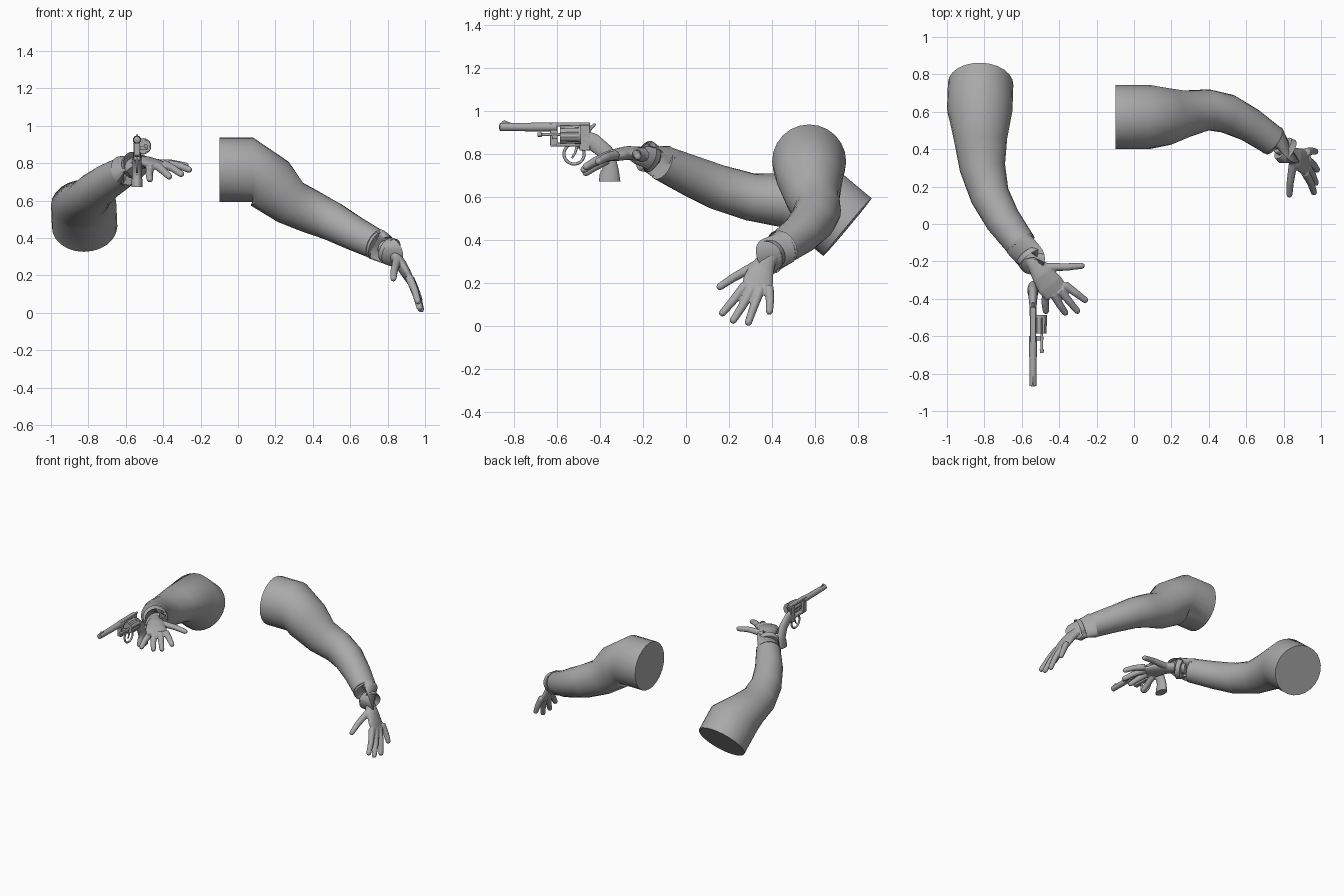
import bpy, bmesh, math
from mathutils import Vector

if "Cube" in bpy.data.objects:
    bpy.data.objects.remove(bpy.data.objects["Cube"], do_unlink=True)

grey = bpy.data.materials.new("plain_grey")
grey.use_nodes = True
grey.diffuse_color = (0.4, 0.4, 0.4, 1)
grey.node_tree.nodes["Principled BSDF"].inputs["Base Color"].default_value = (0.4, 0.4, 0.4, 1)


def loft(bm, path, hint=(0, 0, 1), sides=24, straight=False, flute=0):
    """Skin rings along a path of (x, y, z, side radius, up radius)."""
    pts = [Vector(p[:3]) for p in path]
    rings = []
    for i, p in enumerate(path):
        before = (pts[i] - pts[max(i - 1, 0)]).normalized()
        after = (pts[min(i + 1, len(pts) - 1)] - pts[i]).normalized()
        t = (before if straight and i == 1 else before + after).normalized()
        side = Vector(hint).cross(t).normalized()
        up = t.cross(side)
        ring = []
        for k in range(sides):
            a = math.tau * k / sides
            s = 1 - flute * max(0, math.cos(6 * a))
            ring.append(bm.verts.new(pts[i] + s * (side * math.cos(a) * p[3] + up * math.sin(a) * p[-1])))
        rings.append(ring)
    for a, b in zip(rings, rings[1:]):
        for k in range(sides):
            j = (k + 1) % sides
            bm.faces.new((a[k], a[j], b[j], b[k]))
    bm.faces.new(rings[0][::-1])
    bm.faces.new(rings[-1])


def finish(ob, angle=40):
    ob.data.materials.clear()
    ob.data.materials.append(grey)
    bpy.ops.object.select_all(action='DESELECT')
    ob.select_set(True)
    bpy.context.view_layer.objects.active = ob
    bpy.ops.object.shade_smooth_by_angle(angle=math.radians(angle))
    return ob


def make(name, *paths, angle=40, **kw):
    bm = bmesh.new()
    for path in paths:
        loft(bm, path, **kw)
    bmesh.ops.recalc_face_normals(bm, faces=bm.faces)
    me = bpy.data.meshes.new(name)
    bm.to_mesh(me)
    bm.free()
    ob = bpy.data.objects.new(name, me)
    bpy.context.collection.objects.link(ob)
    return finish(ob, angle)


def block(name, centre, size, bevel=0.004):
    bpy.ops.mesh.primitive_cube_add(size=1, location=centre)
    ob = bpy.context.object
    ob.name = name
    ob.scale = size
    bpy.ops.object.transform_apply(location=False, rotation=False, scale=True)
    mod = ob.modifiers.new("Bevel", 'BEVEL')
    mod.width, mod.segments = bevel, 2
    return finish(ob)


def cuff(name, start, end, r):
    """Turned sleeve end with a recessed opening."""
    a, b = Vector(start), Vector(end)
    inner = b.lerp(a, 0.3)
    make(name, [(*a, r), (*b, r), (*b.lerp(a, 0.01), r * 0.88), (*inner, r * 0.8)])


def hand(name, normal, palm, fingers):
    """Palm and five fingers fused into one smooth skin."""
    paths = [palm]
    for f in fingers:
        a, b, c = (Vector(p) for p in f)
        tip = c - (c - b).normalized() * 0.012
        paths.append([(*a, 0.023), (*b, 0.02), (*tip, 0.017), (*c, 0.01)])
    ob = make(name, *paths, hint=normal, sides=16, angle=80)
    remesh = ob.modifiers.new("Fuse", 'REMESH')
    remesh.mode, remesh.voxel_size, remesh.use_smooth_shade = 'VOXEL', 0.005, True
    soften = ob.modifiers.new("Soften", 'SMOOTH')
    soften.factor, soften.iterations = 0.5, 5


# Left arm, reaching out to the side
make("left_sleeve", [
    (-0.1, .572, .765, .172), (.08, .572, .765, .172), (.17, .575, .69, .155),
    (.28, .59, .59, .125), (.4, .61, .535, .11, .115), (.5, .59, .49, .105),
    (.62, .53, .425, .092), (.75, .44, .36, .08)], straight=True)
cuff("left_cuff", (.74, .447, .366), (.82, .387, .325), .085)
hand("left_hand", (.9, .1, .4), [
    (.77, .42, .355, .045, .036), (.83, .375, .305, .045, .032), (.87, .35, .26, .06, .03),
    (.9, .335, .21, .072, .026), (.925, .33, .165, .068, .02)], [
    [(.85, .32, .28), (.835, .22, .225), (.83, .145, .175)],
    [(.915, .275, .19), (.945, .22, .12), (.965, .16, .05)],
    [(.925, .305, .17), (.955, .26, .09), (.975, .212, .015)],
    [(.925, .345, .17), (.96, .315, .09), (.982, .285, .004)],
    [(.92, .385, .185), (.95, .39, .12), (.975, .387, .055)]])

# Right arm, reaching forward
make("right_sleeve", [
    (-.82, .75, .46, .175), (-.825, .61, .577, .175), (-.82, .45, .585, .142, .125),
    (-.81, .3, .6, .122, .11), (-.77, .15, .645, .105), (-.7, .02, .7, .095),
    (-.6, -.115, .76, .082)], straight=True)
cuff("right_cuff", (-.61, -.105, .757), (-.55, -.185, .79), .085)
hand("right_hand", (.1, -.1, 1), [
    (-.58, -.14, .775, .045, .036), (-.53, -.21, .8, .045, .034), (-.49, -.27, .805, .06, .032),
    (-.45, -.325, .795, .074, .028), (-.415, -.365, .785, .068, .02)], [
    [(-.49, -.23, .8), (-.36, -.23, .8), (-.265, -.222, .785)],
    [(-.37, -.325, .795), (-.31, -.37, .785), (-.25, -.415, .76)],
    [(-.395, -.355, .795), (-.345, -.415, .77), (-.295, -.475, .735)],
    [(-.43, -.375, .785), (-.395, -.435, .755), (-.36, -.485, .72)],
    [(-.47, -.365, .775), (-.475, -.425, .74), (-.47, -.478, .705)]])

# Revolver: barrel, sight and frame
X = -.54
make("barrel", [(X, -.6, .925, .022), (X, -.64, .925, .021), (X, -.865, .925, .018), (X, -.87, .925, .015),
                (X, -.868, .925, .01), (X, -.85, .925, .009)])
make("front_sight", [(X, -.86, .943, .004, .003), (X, -.845, .943, .004, .014), (X, -.815, .943, .004, .002)])
block("top_strap", (X, -.54, .937), (.03, .19, .018))
block("frame_front", (X, -.615, .89), (.032, .035, .1))
block("frame_bottom", (X, -.55, .843), (.03, .16, .018))
block("frame_back", (X, -.47, .875), (.036, .05, .12))
make("hammer", [(X, -.46, .9, .01, .014), (X, -.445, .92, .008, .011), (X, -.42, .94, .008, .005)], sides=10)

# Swung-out cylinder with its rod and hinge
make("cylinder", [(-.507, -.585, .89, .041), (-.507, -.5, .89, .043)], flute=0.14, sides=48, angle=30)
make("cylinder_rear", [(-.507, -.5, .89, .043), (-.507, -.487, .89, .043)])
make("ejector_rod", [(-.493, -.58, .89, .007), (-.493, -.67, .89, .007), (-.493, -.671, .89, .011),
                     (-.493, -.69, .89, .01)], sides=12)
block("cylinder_hinge", (-.515, -.61, .88), (.06, .025, .022))

# Trigger, guard and grip
bpy.ops.mesh.primitive_torus_add(location=(X, -.52, .8), rotation=(0, math.pi / 2, 0), major_radius=.047,
                                 minor_radius=.007, major_segments=32, minor_segments=10)
guard = bpy.context.object
guard.name = "trigger_guard"
finish(guard)
make("trigger", [(X, -.505, .84, .007), (X, -.515, .805, .006), (X, -.53, .78, .004)],
     hint=(1, 0, 0), sides=10)
make("grip", [(X, -.49, .87, .045, .018), (X, -.43, .855, .04, .02), (X, -.375, .81, .038, .025),
              (X, -.352, .74, .036, .026), (X, -.355, .705, .046, .029), (X, -.355, .672, .05, .03)],
     hint=(1, 0, 0))
